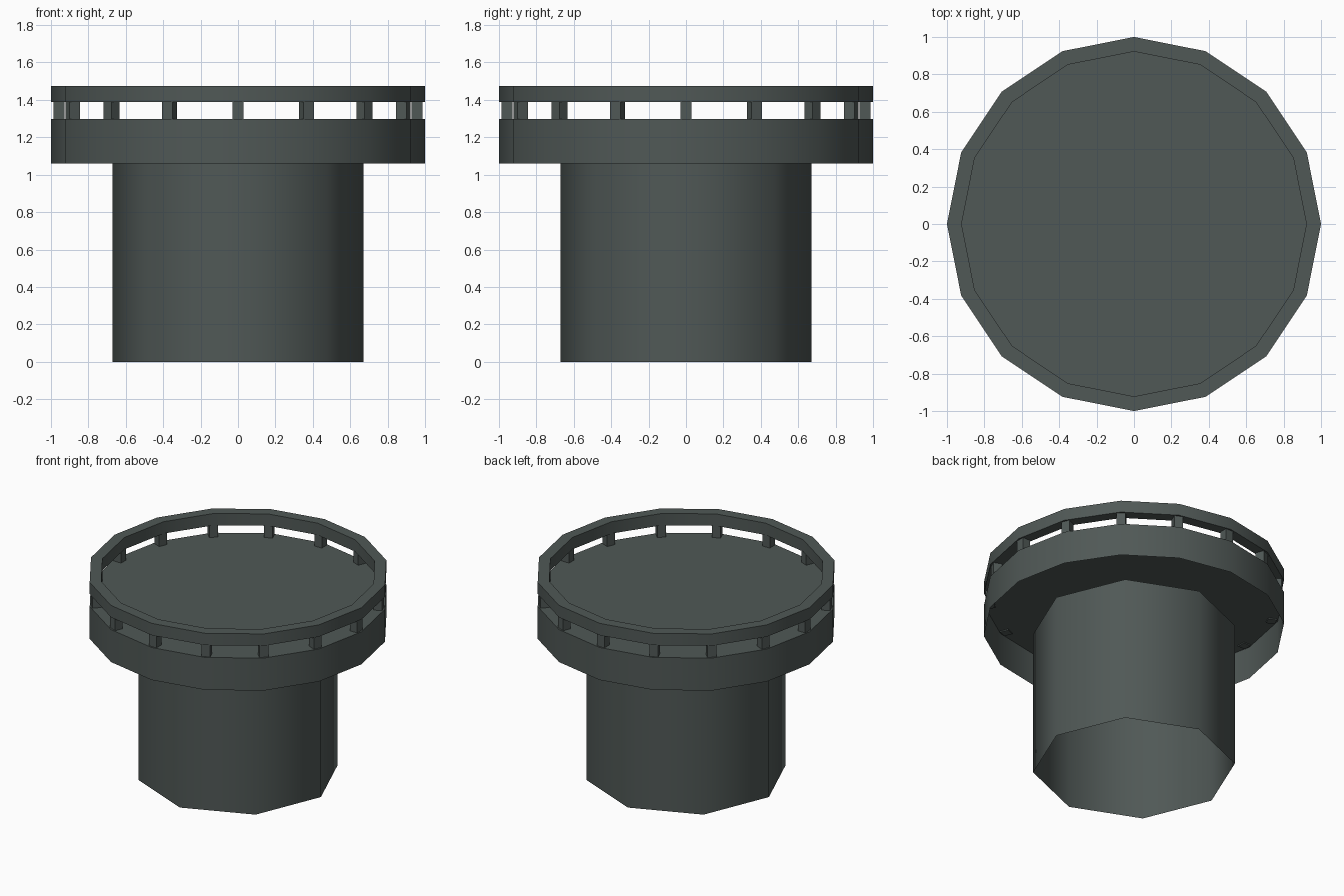
import bpy, bmesh, math
from mathutils import Matrix

if "Cube" in bpy.data.objects:
    bpy.data.objects.remove(bpy.data.objects["Cube"])

mat = bpy.data.materials.new("dark slate grey")
mat.diffuse_color = (0.08, 0.098, 0.093, 1)
mat.use_nodes = True
mat.node_tree.nodes["Principled BSDF"].inputs["Base Color"].default_value = mat.diffuse_color


def finish(bm, name, smooth=None):
    me = bpy.data.meshes.new(name)
    bm.to_mesh(me)
    bm.free()
    me.materials.append(mat)
    ob = bpy.data.objects.new(name, me)
    bpy.context.collection.objects.link(ob)
    if smooth:
        bpy.ops.object.select_all(action='DESELECT')
        ob.select_set(True)
        bpy.context.view_layer.objects.active = ob
        bpy.ops.object.shade_smooth_by_angle(angle=math.radians(smooth))
    return ob


def lathe(name, profile, sides, smooth, closed=False):
    """Sweep an (r, z) profile round z; a radius of 0 closes to the axis."""
    bm = bmesh.new()
    rings = []
    for r, z in profile:
        if r == 0:
            rings.append([bm.verts.new((0, 0, z))] * sides)
        else:
            rings.append([bm.verts.new((r * math.cos(math.tau * i / sides),
                                        r * math.sin(math.tau * i / sides), z))
                          for i in range(sides)])
    pairs = list(zip(rings, rings[1:]))
    if closed:
        pairs.append((rings[-1], rings[0]))
    for a, b in pairs:
        for i in range(sides):
            j = (i + 1) % sides
            bm.faces.new(list(dict.fromkeys((a[i], a[j], b[j], b[i]))))
    return finish(bm, name, smooth)


# Open octagonal column
lathe("column", [(0.672, 0), (0.672, 1.06)], 8, 50)

# Deck: flat top with a skirt, open underneath
lathe("deck", [(1, 1.06), (1, 1.298), (0, 1.298)], 16, 30)

# Top rail
lathe("rail", [(1, 1.388), (1, 1.475), (0.922, 1.475), (0.922, 1.388)], 16, 30, True)

# Sixteen short posts between deck and rail
bm = bmesh.new()
for i in range(16):
    m = (Matrix.Rotation(math.tau * i / 16, 4, 'Z')
         @ Matrix.Translation((0.957, 0, 1.34))
         @ Matrix.Diagonal((0.06, 0.06, 0.1, 1)))
    bmesh.ops.create_cube(bm, size=1, matrix=m)
finish(bm, "rail_posts")
